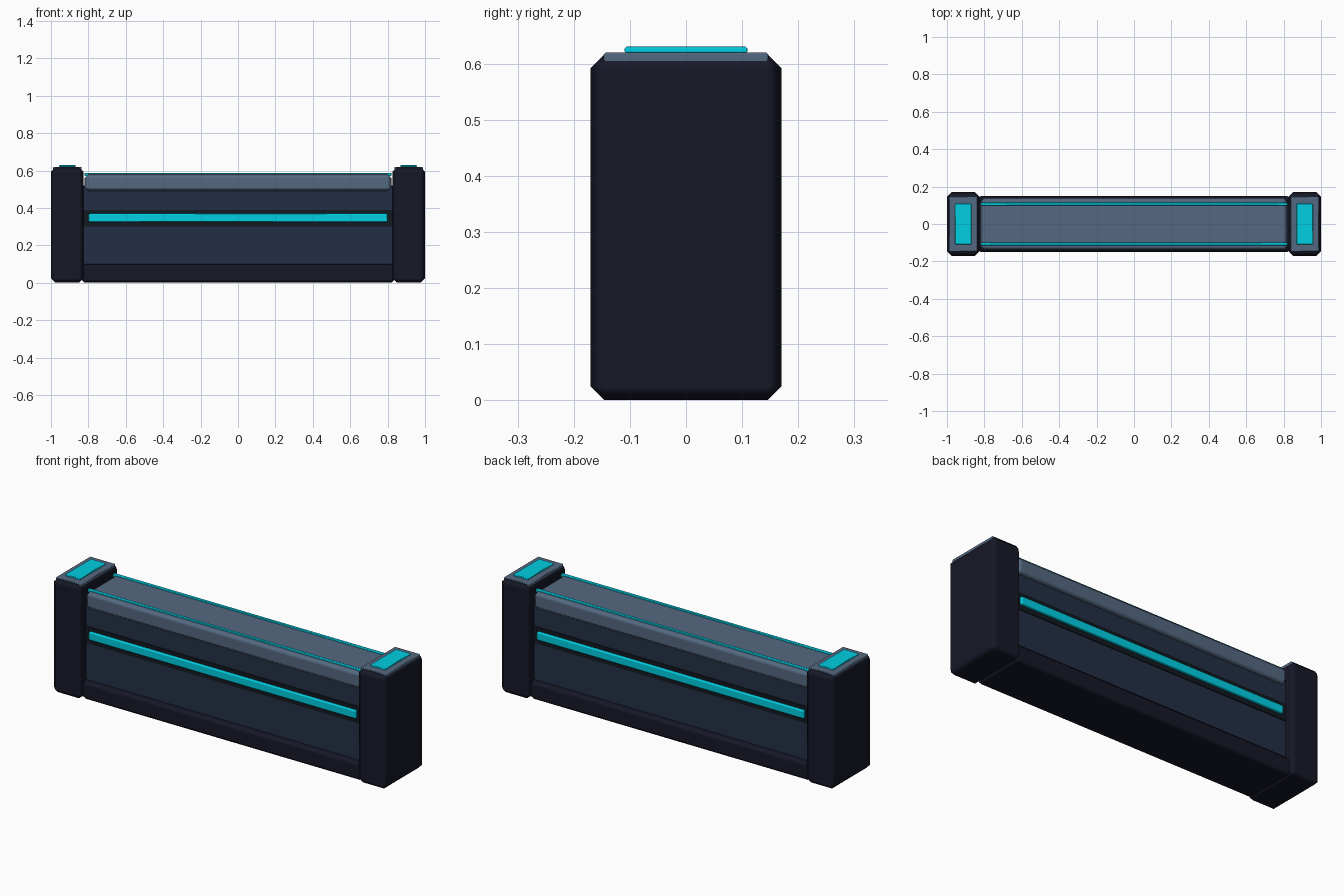
import bpy
import math

if "Cube" in bpy.data.objects:
    bpy.data.objects.remove(bpy.data.objects["Cube"])


def material(name, rgb):
    m = bpy.data.materials.new(name)
    m.diffuse_color = (*rgb, 1)
    m.use_nodes = True
    m.node_tree.nodes["Principled BSDF"].inputs["Base Color"].default_value = m.diffuse_color
    return m


DARK = material("dark_shell", (0.008, 0.009, 0.02))
NAVY = material("navy_panel", (0.017, 0.028, 0.06))
SLATE = material("slate_trim", (0.09, 0.14, 0.22))
BLACK = material("black_recess", (0.006, 0.01, 0.015))
CYAN = material("cyan_light", (0.0, 0.62, 0.76))


def box(name, x, y, z, mat, bevel):
    """Chamfered box given (min, max) on each axis."""
    bpy.ops.mesh.primitive_cube_add(size=1)
    ob = bpy.context.object
    ob.name = name
    spans = (x, y, z)
    for v in ob.data.vertices:
        v.co = [s[0] if c < 0 else s[1] for s, c in zip(spans, v.co)]
    ob.data.materials.append(mat)
    bpy.ops.object.shade_smooth_by_angle(angle=math.radians(50))
    if bevel:
        b = ob.modifiers.new("chamfer", 'BEVEL')
        b.width = bevel
        b.segments = 1
        b.harden_normals = True
    return ob


def sym(h):
    return (-h, h)


# Long wall: base, panel core and top rail
box("base", sym(0.84), sym(0.15), (0, 0.10), DARK, 0.02)
box("panel_core", sym(0.83), sym(0.12), (0.06, 0.52), NAVY, 0)
box("top_rail", sym(0.82), sym(0.14), (0.49, 0.58), SLATE, 0.02)

# Recess bands, light bars and rail edge lights on both faces
for s, side in ((-1, "front"), (1, "back")):
    def span(a, b):
        return tuple(sorted((s * a, s * b)))
    box(side + "_recess_band", sym(0.825), span(0.10, 0.125), (0.30, 0.39), BLACK, 0)
    box(side + "_light_bar", sym(0.80), span(0.11, 0.139), (0.325, 0.37), CYAN, 0.006)
    box(side + "_rail_light", sym(0.82), span(0.1, 0.115), (0.57, 0.588), CYAN, 0.003)

# End posts with slate cap and glowing top plate
for s, side in ((-1, "left"), (1, "right")):
    def span(a, b):
        return tuple(sorted((s * a, s * b)))
    box(side + "_post", span(0.825, 1.0), sym(0.17), (0, 0.617), DARK, 0.025)
    box(side + "_post_cap", span(0.836, 0.988), sym(0.147), (0.60, 0.62), SLATE, 0.004)
    box(side + "_post_light", span(0.868, 0.957), sym(0.11), (0.618, 0.63), CYAN, 0.004)
